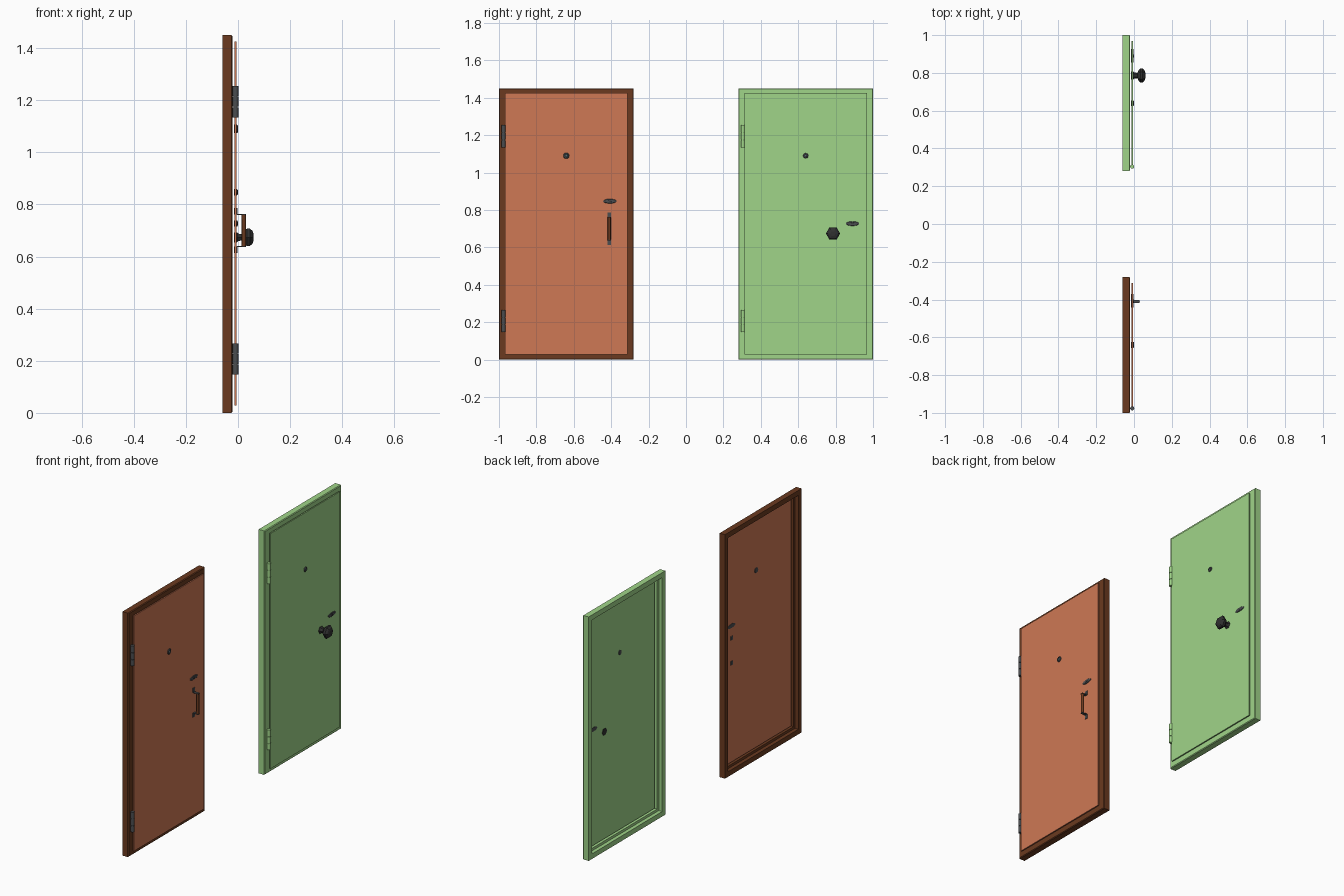
import bpy, bmesh, math
from mathutils import Matrix

if "Cube" in bpy.data.objects:
    bpy.data.objects.remove(bpy.data.objects["Cube"])


def mat(name, rgb):
    m = bpy.data.materials.new(name)
    m.diffuse_color = (*rgb, 1)
    m.use_nodes = True
    m.node_tree.nodes["Principled BSDF"].inputs["Base Color"].default_value = m.diffuse_color
    return m


BROWN = mat("dark_wood", (0.145, 0.042, 0.014))
ORANGE = mat("orange_panel", (0.62, 0.19, 0.09))
GREEN = mat("green_paint", (0.35, 0.66, 0.25))
STEEL = mat("dark_steel", (0.07, 0.075, 0.08))
BLACK = mat("black_metal", (0.03, 0.03, 0.03))
GLASS = mat("lens", (0.2, 0.35, 0.4))


def finish(name, bm, material, smooth=None):
    bmesh.ops.recalc_face_normals(bm, faces=bm.faces)
    me = bpy.data.meshes.new(name)
    bm.to_mesh(me)
    bm.free()
    me.materials.append(material)
    ob = bpy.data.objects.new(name, me)
    bpy.context.collection.objects.link(ob)
    if smooth:
        bpy.ops.object.select_all(action='DESELECT')
        ob.select_set(True)
        bpy.context.view_layer.objects.active = ob
        bpy.ops.object.shade_smooth_by_angle(angle=math.radians(smooth))
    return ob


def box(name, x, y, z, material):
    bm = bmesh.new()
    bmesh.ops.create_cube(bm, size=1)
    for v in bm.verts:
        v.co = [sum(r) / 2 + c * (r[1] - r[0]) for r, c in zip((x, y, z), v.co)]
    return finish(name, bm, material)


def lathe(name, profile, n, y, z, material, sy=1, sz=1, smooth=None):
    """Turn (x, radius) points about a line along x, capped at both ends."""
    bm = bmesh.new()
    rings = [[bm.verts.new((x, y + sy * r * math.cos(2 * math.pi * i / n),
                            z + sz * r * math.sin(2 * math.pi * i / n)))
              for i in range(n)] for x, r in profile]
    for a, b in zip(rings, rings[1:]):
        for i in range(n):
            j = (i + 1) % n
            bm.faces.new((a[i], a[j], b[j], b[i]))
    bm.faces.new(rings[0])
    bm.faces.new(rings[-1])
    return finish(name, bm, material, smooth)


def frame(name, y0, y1, z0, z1, material):
    """Stepped, mitred profile of (x, inset) swept around the doorway."""
    profile = [(-0.06, 0), (-0.025, 0), (-0.021, 0.004), (-0.021, 0.045),
               (-0.038, 0.045), (-0.038, 0.03), (-0.06, 0.03)]
    bm = bmesh.new()
    loops = [[bm.verts.new((x, y, z)) for y, z in
              ((y0 + d, z0 + d), (y1 - d, z0 + d), (y1 - d, z1 - d), (y0 + d, z1 - d))]
             for x, d in profile]
    for k in range(len(loops)):
        a, b = loops[k], loops[(k + 1) % len(loops)]
        for i in range(4):
            j = (i + 1) % 4
            bm.faces.new((a[i], a[j], b[j], b[i]))
    return finish(name, bm, material)


def hinge(name, y, z0, z1, material):
    """Three stacked knuckles with thin pins between them."""
    bm = bmesh.new()
    h = (z1 - z0) / 3
    parts = [(0.011, h - 0.003, z0 + h * (i + 0.5)) for i in range(3)]
    parts.append((0.008, z1 - z0 - 0.006, (z0 + z1) / 2))
    for r, depth, z in parts:
        bmesh.ops.create_cone(bm, cap_ends=True, segments=12, radius1=r, radius2=r,
                              depth=depth, matrix=Matrix.Translation((-0.0095, y, z)))
    return finish(name, bm, material, 40)


def door(tag, y0, frame_mat, panel_mat, hinge_mat, peep_r, lock_y, lock_z):
    y1 = y0 + 0.72
    frame(tag + "_frame", y0, y1, 0, 1.45, frame_mat)
    box(tag + "_panel", (-0.0135, -0.006), (y0 + 0.033, y1 - 0.032), (0.028, 1.426), panel_mat)
    hinge(tag + "_lower_hinge", y0 + 0.024, 0.146, 0.267, hinge_mat)
    hinge(tag + "_upper_hinge", y0 + 0.024, 1.133, 1.256, hinge_mat)
    # peephole ring and lens
    yc = (y0 + y1) / 2
    lathe(tag + "_peephole", [(-0.016, peep_r), (-0.003, peep_r), (0, peep_r * 0.8),
                              (0, peep_r * 0.5), (-0.003, peep_r * 0.45)],
          12, yc, 1.09, STEEL)
    lathe(tag + "_peephole_lens", [(-0.004, peep_r * 0.45), (-0.001, peep_r * 0.25)],
          12, yc, 1.09, GLASS)
    # oval lock plate, barrel and keyhole
    lathe(tag + "_lock_plate", [(-0.015, 1), (-0.004, 1), (-0.002, 0.85)],
          16, lock_y, lock_z, STEEL, 0.036, 0.012)
    lathe(tag + "_lock_barrel", [(-0.004, 0.009), (0, 0.008)], 12, lock_y, lock_z, STEEL)
    box(tag + "_keyhole", (-0.002, 0.0005), (lock_y - 0.005, lock_y + 0.005),
        (lock_z - 0.0015, lock_z + 0.0015), BLACK)


door("brown_door", -1.0, BROWN, ORANGE, STEEL, 0.016, -0.407, 0.847)
door("green_door", 0.28, GREEN, GREEN, GREEN, 0.014, 0.89, 0.727)

# pull handle on the brown door
hy, hz = -0.41, 0.70
for s, word in ((-1, "lower"), (1, "upper")):
    zc = hz + s * 0.074
    box(f"pull_{word}_tab", (-0.015, -0.002), (hy - 0.01, hy + 0.01),
        (zc - 0.012, zc + 0.012), STEEL)
    zp = hz + s * 0.061
    box(f"pull_{word}_arm", (-0.004, 0.03), (hy - 0.008, hy + 0.008),
        (zp - 0.002, zp + 0.002), STEEL)
bm = bmesh.new()
bmesh.ops.create_cone(bm, cap_ends=True, segments=8, radius1=0.0085, radius2=0.0085,
                      depth=0.124, matrix=Matrix.Translation((0.0225, hy, hz)))
finish("pull_grip", bm, BROWN, 50)

# six-sided knob on the green door
lathe("knob", [(-0.016, 0.022), (-0.004, 0.022), (0.002, 0.016), (0.018, 0.014),
               (0.026, 0.031), (0.034, 0.038), (0.046, 0.038), (0.056, 0.028), (0.06, 0.014)],
      6, 0.786, 0.674, BLACK)
